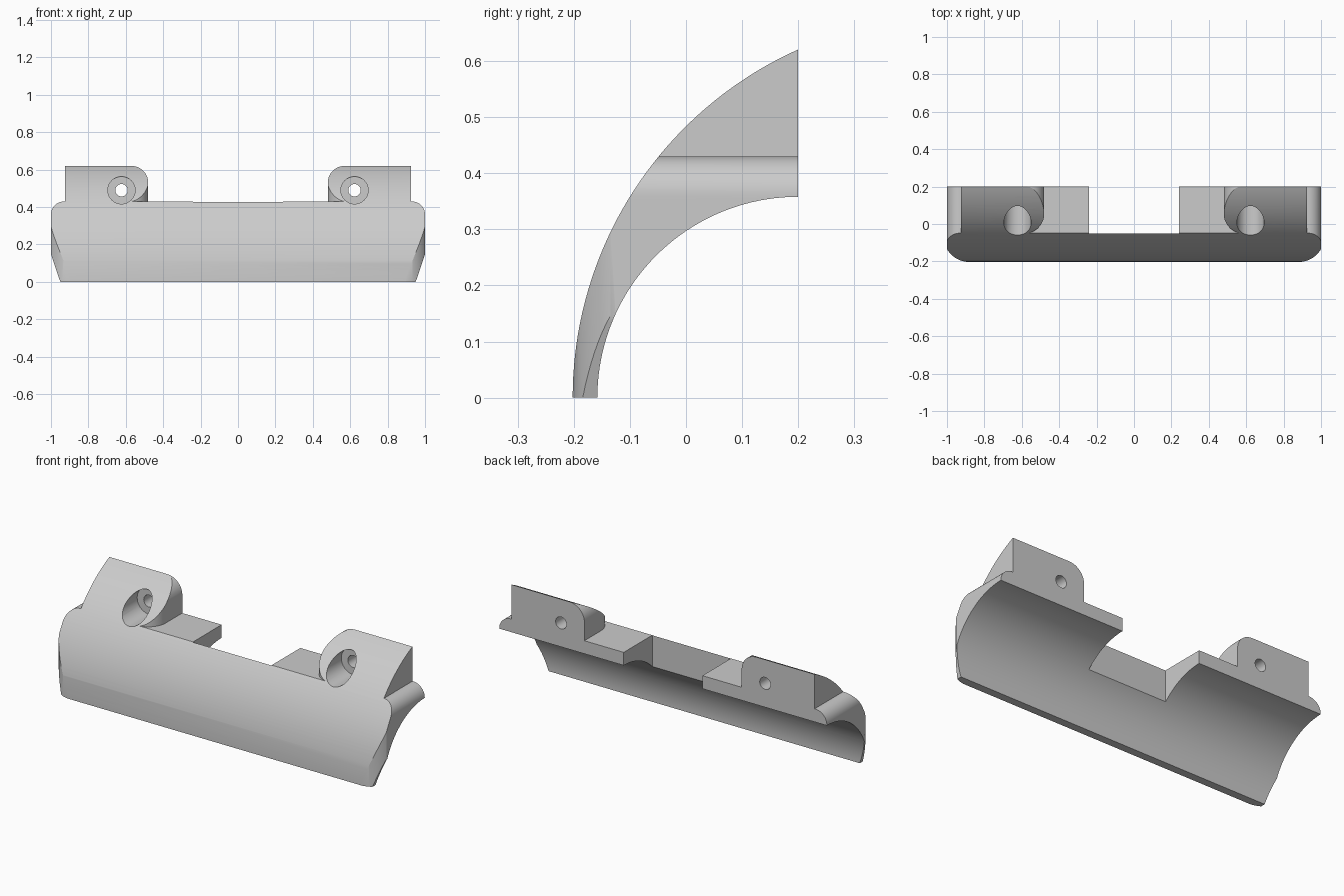
import bpy, bmesh, math
from mathutils import Vector

cube = bpy.data.objects.get("Cube")
if cube:
    bpy.data.objects.remove(cube, do_unlink=True)

grey = bpy.data.materials.new("light_grey")
grey.use_nodes = True
grey.diffuse_color = (0.6, 0.6, 0.6, 1)
grey.node_tree.nodes["Principled BSDF"].inputs["Base Color"].default_value = (0.6, 0.6, 0.6, 1)


def arc(cx, cy, r, start, end, n=16):
    """Points on an arc, angles in degrees."""
    angles = [math.radians(start + (end - start) * i / n) for i in range(n + 1)]
    return [(cx + r * math.cos(a), cy + r * math.sin(a)) for a in angles]


def mirrored(points):
    return points + [(-x, v) for x, v in reversed(points)]


def prism(name, points, axis, low, high):
    """Extrude a flat outline along one axis."""
    place = {"x": lambda a, b: (low, a, b),
             "y": lambda a, b: (a, low, b),
             "z": lambda a, b: (a, b, low)}[axis]
    bm = bmesh.new()
    face = bm.faces.new([bm.verts.new(place(a, b)) for a, b in points])
    result = bmesh.ops.extrude_face_region(bm, geom=[face])
    step = Vector([(high - low) * (axis == k) for k in "xyz"])
    moved = [g for g in result["geom"] if isinstance(g, bmesh.types.BMVert)]
    bmesh.ops.translate(bm, verts=moved, vec=step)
    bmesh.ops.recalc_face_normals(bm, faces=bm.faces)
    mesh = bpy.data.meshes.new(name)
    bm.to_mesh(mesh)
    bm.free()
    mesh.materials.append(grey)
    obj = bpy.data.objects.new(name, mesh)
    bpy.context.collection.objects.link(obj)
    return obj


def carve(target, tool, operation="DIFFERENCE"):
    """Apply a boolean, then discard the tool."""
    tool.hide_render = True
    mod = target.modifiers.new("cut", "BOOLEAN")
    mod.operation, mod.solver, mod.object = operation, "EXACT", tool
    bpy.context.view_layer.objects.active = target
    bpy.ops.object.modifier_apply(modifier=mod.name)
    bpy.data.objects.remove(tool, do_unlink=True)


# Curved shell: outer and inner arcs swept along the width
back = 0.2
outer_r, outer_y = 0.68, 0.478
end_angle = 180 - math.degrees(math.acos((outer_y - back) / outer_r))
outer = arc(outer_y, 0, outer_r, 180, 180 - math.degrees(math.acos((outer_y - back) / outer_r)), 40)
inner = arc(back, 0, 0.358, 90, 180, 40)
shell = prism("mounting_shell", outer + inner, "x", -1.1, 1.1)

# Front outline: slanted lower ends, rounded shoulders, rounded tab corners
outline = [(0.95, -0.1), (0.95, 0), (1, 0.147)] + arc(0.93, 0.36, 0.07, 0, 90)
outline += [(0.925, 0.43), (0.925, 0.7), (0.57, 0.7)]
outline += arc(0.57, 0.53, 0.09, 90, 180)
carve(shell, prism("outline_tool", mirrored(outline), "y", -0.5, 0.5), "INTERSECT")

# Ledge between the tabs, with rounded front corners on the tabs
ledge = [(0.48, 0.4)] + arc(0.585, 0.055, 0.105, 180, 270) + [(0.585, -0.4)]
carve(shell, prism("ledge_tool", mirrored(ledge), "z", 0.43, 0.9))

# Central notch through the back
notch = mirrored([(0.24, 0.4), (0.24, -0.05)])
carve(shell, prism("notch_tool", notch, "z", -0.2, 0.8))

for side in (1, -1):
    # Rounded vertical edges at the ends of the front
    corner = arc(0.88, -0.064, 0.139, -90, -30.3) + [(1.2, -0.134), (1.2, -0.4), (0.88, -0.4)]
    corner = [(side * x, y) for x, y in corner]
    carve(shell, prism("corner_tool", corner, "z", -0.2, 0.8))
    # Counterbored screw hole
    for radius, low, high in ((0.073, -0.4, 0.115), (0.033, -0.3, 0.4)):
        circle = arc(side * 0.623, 0.49, radius, 0, 360, 40)[:-1]
        carve(shell, prism("hole_tool", circle, "y", low, high))

# Smooth the curved surfaces, keep the edges crisp
bpy.ops.object.select_all(action="DESELECT")
shell.select_set(True)
bpy.context.view_layer.objects.active = shell
bpy.ops.object.shade_smooth_by_angle(angle=math.radians(25))
